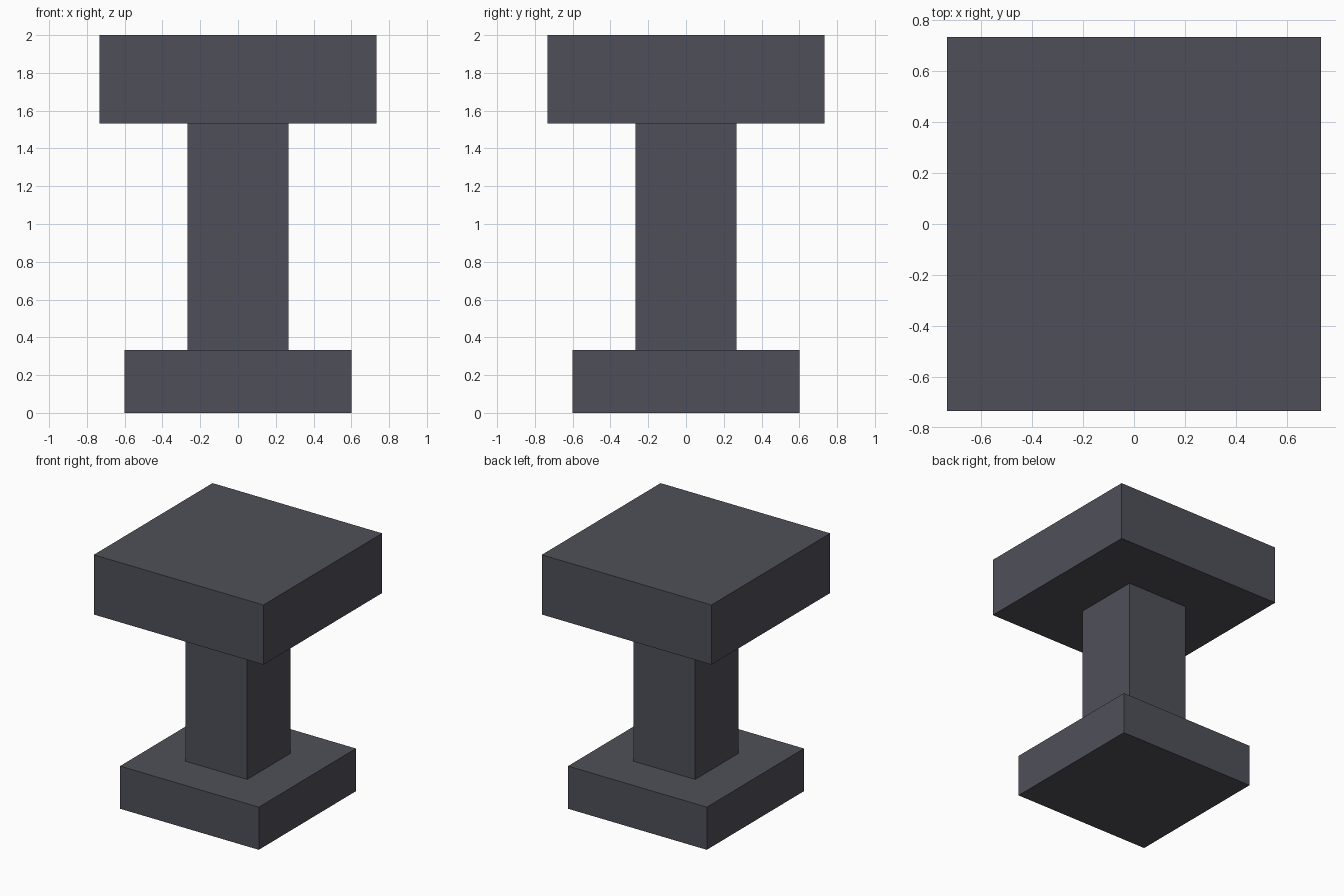
import bpy

if "Cube" in bpy.data.objects:
    bpy.data.objects.remove(bpy.data.objects["Cube"])

# One dark slate colour for the whole model
slate = bpy.data.materials.new("dark_slate")
slate.diffuse_color = (0.078, 0.078, 0.100, 1.0)
slate.use_nodes = True
slate.node_tree.nodes["Principled BSDF"].inputs["Base Color"].default_value = slate.diffuse_color


def block(name, half, z0, z1):
    """Square block centred on the z axis, from z0 to z1."""
    bpy.ops.mesh.primitive_cube_add(size=1, location=(0, 0, (z0 + z1) / 2))
    ob = bpy.context.object
    ob.name = name
    ob.scale = (2 * half, 2 * half, z1 - z0)
    bpy.ops.object.transform_apply(location=False, rotation=False, scale=True)
    ob.data.materials.append(slate)
    return ob


# Foot, shaft and wide cap
block("base", 0.6, 0.0, 0.3333)
block("column", 0.2667, 0.3333, 1.5333)
block("top_slab", 0.7333, 1.5333, 2.0)
